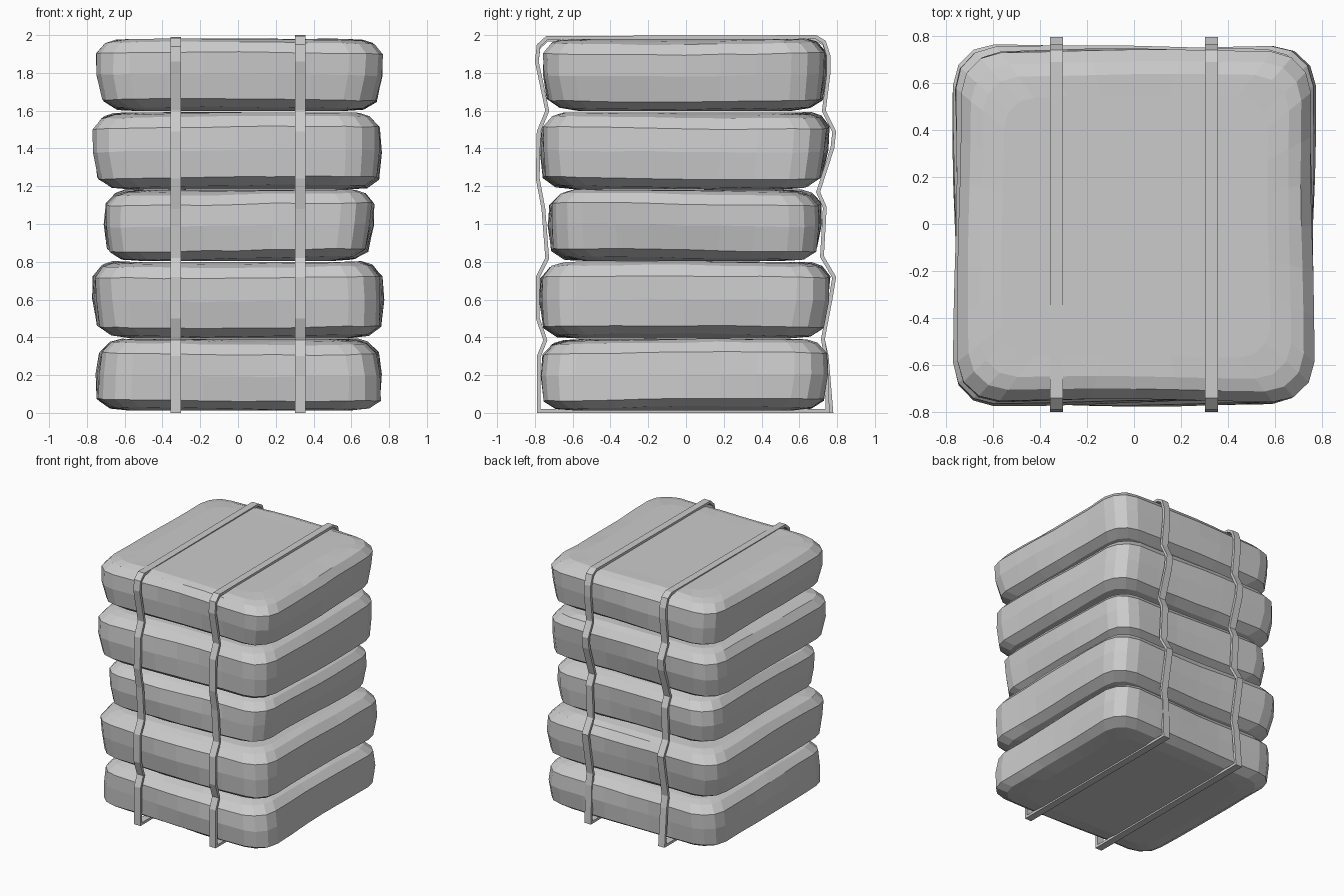
import bpy, bmesh, math, random
from mathutils import Vector

random.seed(4)
cube = bpy.data.objects.get("Cube")
if cube:
    bpy.data.objects.remove(cube)

grey = bpy.data.materials.new("plain grey")
grey.use_nodes = True
grey.diffuse_color = (0.6, 0.6, 0.6, 1)
grey.node_tree.nodes["Principled BSDF"].inputs["Base Color"].default_value = grey.diffuse_color


def finish(bm, name):
    bmesh.ops.recalc_face_normals(bm, faces=bm.faces)
    mesh = bpy.data.meshes.new(name)
    bm.to_mesh(mesh)
    bm.free()
    mesh.materials.append(grey)
    obj = bpy.data.objects.new(name, mesh)
    bpy.context.collection.objects.link(obj)
    return obj


def outline(radius, sides=6, arc=3):
    """Rounded unit square as (corner sign, offset from that corner) points."""
    points = []
    for q in range(4):
        a0 = math.pi / 2 * q
        sx, sy = ((1, 1), (-1, 1), (-1, -1), (1, -1))[q]
        corner = []
        for i in range(arc + 1):
            a = a0 + math.pi / 2 * i / arc
            corner.append(Vector((sx * (1 - radius) + radius * math.cos(a),
                                  sy * (1 - radius) + radius * math.sin(a))))
        points.append(corner)
    ring = []
    for q in range(4):
        ring += points[q]
        a, b = points[q][-1], points[(q + 1) % 4][0]
        ring += [a.lerp(b, i / sides) for i in range(1, sides)]
    return ring


def bale(name, z0, z1, low, high, phase):
    """Soft slab; low and high give (x min, x max, y min, y max) of its walls."""
    bm = bmesh.new()
    # height fraction and inset of each ring, bottom to top
    profile = ((0, .18), (.04, .075), (.15, .012), (.5, 0), (.8, .006), (.94, .055), (.985, .11), (1, .2))
    rings = []
    for t, inset in profile:
        x0, x1, y0, y1 = [a + (b - a) * t for a, b in zip(low, high)]
        ring = []
        for p in outline(.23):
            angle = math.atan2(p.y, p.x)
            dent = inset + .012 + .012 * math.sin(3 * angle + phase + 2 * t) * (1 - abs(2 * t - 1) * .5)
            x = (x0 + x1) / 2 + p.x * ((x1 - x0) / 2 - dent)
            y = (y0 + y1) / 2 + p.y * ((y1 - y0) / 2 - dent)
            z = z0 + (z1 - z0) * t
            if 0 < t < 1:
                z += .008 * math.sin(2 * angle + phase) + random.uniform(-.003, .003)
            ring.append(bm.verts.new((x, y, z)))
        rings.append(ring)
    n = len(rings[0])
    for a, b in zip(rings, rings[1:]):
        for i in range(n):
            j = (i + 1) % n
            bm.faces.new((a[i], a[j], b[j], b[i]))
    bm.faces.new(rings[0])
    bm.faces.new(rings[-1])
    obj = finish(bm, name)
    for poly in obj.data.polygons:
        poly.use_smooth = False


# Five stacked bales
bale("bottom_bale", .012, .39, (-.77, .78, -.77, .745), (-.74, .75, -.77, .76), 1)
bale("second_bale", .395, .80, (-.76, .775, -.77, .74), (-.785, .775, -.785, .785), 2)
bale("middle_bale", .805, 1.18, (-.71, .70, -.73, .71), (-.715, .74, -.735, .73), 3)
bale("fourth_bale", 1.183, 1.59, (-.76, .765, -.775, .73), (-.785, .76, -.775, .78), 4)
bale("top_bale", 1.598, 1.98, (-.73, .745, -.75, .74), (-.77, .785, -.775, .755), 5)


def strap(name, x, path, width=.056, thick=.02):
    """Closed band around the stack, following a (y, z) path of its outside."""
    bm = bmesh.new()
    pts = [Vector(p) for p in path]
    n = len(pts)
    loops = []
    for i, p in enumerate(pts):
        a = (p - pts[i - 1]).normalized()
        b = (pts[(i + 1) % n] - p).normalized()
        normal = Vector((a.y + b.y, -a.x - b.x)).normalized()
        inner = p + normal * thick / max(.5, normal.dot(Vector((a.y, -a.x))))
        loops.append([bm.verts.new((x + s * width / 2, q.x, q.y))
                      for s, q in ((-1, p), (1, p), (1, inner), (-1, inner))])
    for i in range(n):
        a, b = loops[i], loops[(i + 1) % n]
        for k in range(4):
            bm.faces.new((a[k], a[(k + 1) % 4], b[(k + 1) % 4], b[k]))
    finish(bm, name)


# Straps: up the front, over the top, down the back
front = [(-.79, 0), (-.79, .3), (-.755, .385), (-.795, .5), (-.795, .72), (-.745, .82),
         (-.765, 1.08), (-.795, 1.24), (-.79, 1.49), (-.745, 1.6), (-.8, 1.86), (-.79, 1.94), (-.74, 1.985)]
back = [(.69, 1.99), (.74, 1.96), (.765, 1.89), (.765, 1.8), (.74, 1.6), (.795, 1.49), (.785, 1.4),
        (.71, 1.17), (.745, 1.09), (.73, .83), (.795, .72), (.775, .6), (.735, .39)]
strap("right_strap", -.33, front + back + [(.755, .3), (.78, 0)])
strap("left_strap", .33, [(y, z + .01 if z > 1.9 else z) for y, z in front + back] + [(.75, .3), (.76, 0)])
